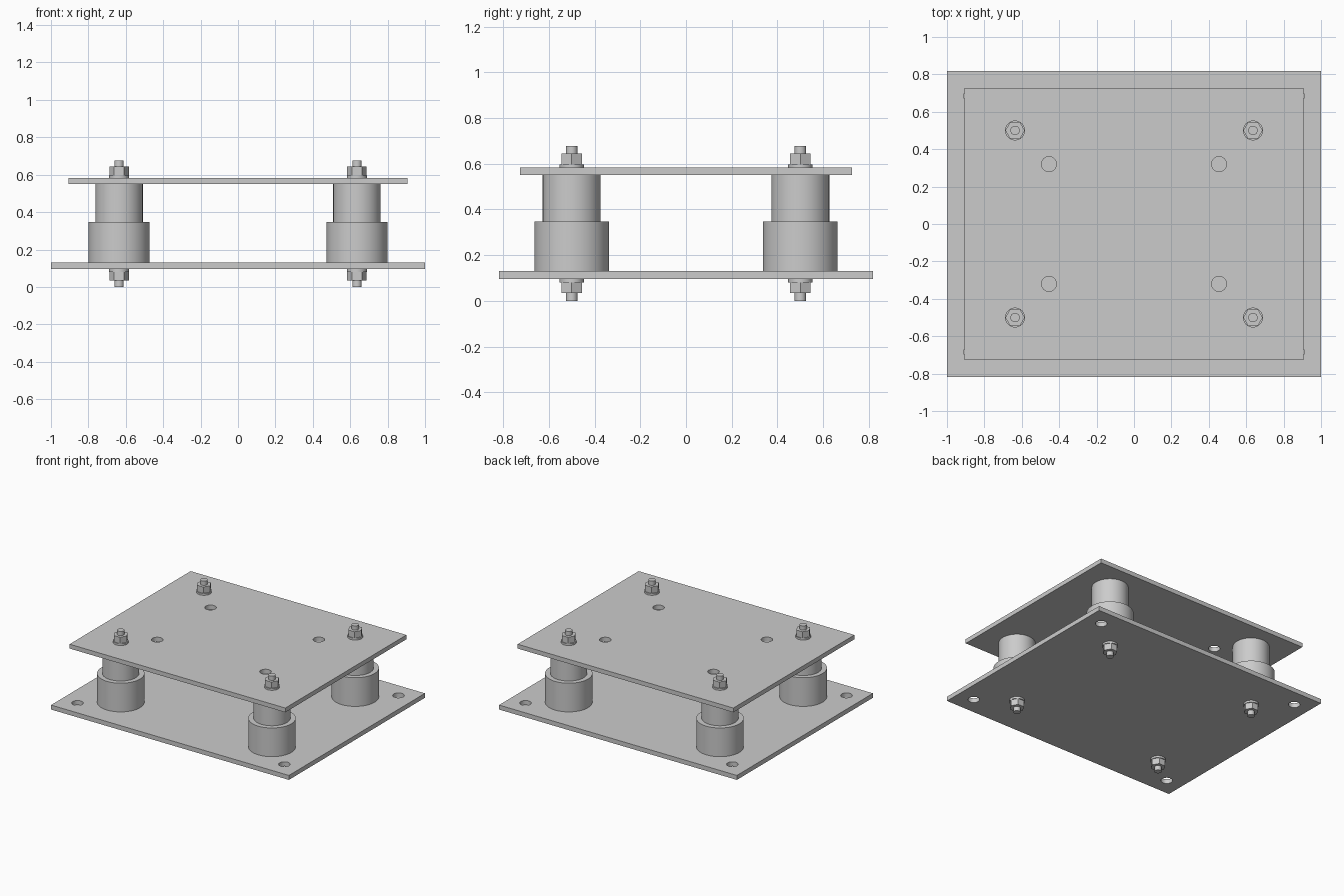
import bpy, bmesh, math

cube = bpy.data.objects.get("Cube")
if cube:
    bpy.data.objects.remove(cube, do_unlink=True)

grey = bpy.data.materials.new("plain grey")
grey.use_nodes = True
COLOUR = (0.6, 0.6, 0.6, 1)
grey.diffuse_color = COLOUR
grey.node_tree.nodes["Principled BSDF"].inputs["Base Color"].default_value = COLOUR


def add_prism(bm, radius, z0, z1, sides, x=0, y=0):
    """Upright prism with its first corner toward +x."""
    ring = [bm.verts.new((x + radius * math.cos(math.tau * i / sides),
                          y + radius * math.sin(math.tau * i / sides), z0))
            for i in range(sides)]
    base = bm.faces.new(ring)
    top = bmesh.ops.extrude_face_region(bm, geom=[base], use_keep_orig=True)["geom"]
    for v in (g for g in top if isinstance(g, bmesh.types.BMVert)):
        v.co.z = z1


def finish(bm, name, smooth=False):
    bmesh.ops.recalc_face_normals(bm, faces=bm.faces)
    mesh = bpy.data.meshes.new(name)
    bm.to_mesh(mesh)
    bm.free()
    mesh.materials.append(grey)
    obj = bpy.data.objects.new(name, mesh)
    bpy.context.collection.objects.link(obj)
    if smooth:
        bpy.ops.object.select_all(action="DESELECT")
        obj.select_set(True)
        bpy.context.view_layer.objects.active = obj
        bpy.ops.object.shade_smooth_by_angle(angle=math.radians(30))
    return obj


def prism(name, radius, z0, z1, sides, x, y):
    bm = bmesh.new()
    add_prism(bm, radius, z0, z1, sides, x, y)
    return finish(bm, name, smooth=sides > 6)


def plate(name, half_x, half_y, z0, z1, hole_x, hole_y):
    """Flat plate with four round through holes."""
    bm = bmesh.new()
    bmesh.ops.create_cube(bm, size=1)
    for v in bm.verts:
        v.co = (v.co.x * 2 * half_x, v.co.y * 2 * half_y, z1 if v.co.z > 0 else z0)
    body = finish(bm, name)
    bm = bmesh.new()
    for sx, sy in CORNERS:
        add_prism(bm, 0.04, z0 - 0.1, z1 + 0.1, 32, sx * hole_x, sy * hole_y)
    cutter = finish(bm, name + "_hole_cutter")
    cutter.hide_render = True
    cutter.hide_set(True)
    cut = body.modifiers.new("holes", "BOOLEAN")
    cut.operation = "DIFFERENCE"
    cut.solver = "EXACT"
    cut.object = cutter


CORNERS = {(1, -1): "front_left", (-1, -1): "front_right",
           (1, 1): "back_left", (-1, 1): "back_right"}
BASE_Z, BASE_TOP, DECK_Z, DECK_TOP = 0.096, 0.13, 0.55, 0.583

# Plates
plate("base_plate", 1.0, 0.817, BASE_Z, BASE_TOP, 0.87, 0.685)
plate("top_plate", 0.907, 0.727, DECK_Z, DECK_TOP, 0.455, 0.32)

# Stepped mounts, with a bolt, washers and nuts at each corner
for (sx, sy), corner in CORNERS.items():
    at = (sx * 0.636, sy * 0.5)
    prism(f"lower_sleeve_{corner}", 0.163, BASE_TOP, 0.348, 64, *at)
    prism(f"upper_post_{corner}", 0.127, 0.348, DECK_Z, 64, *at)
    prism(f"bolt_{corner}", 0.025, 0, 0.677, 24, *at)
    prism(f"upper_washer_{corner}", 0.053, DECK_TOP, 0.597, 32, *at)
    prism(f"upper_nut_{corner}", 0.052, 0.597, 0.645, 6, *at)
    prism(f"lower_washer_{corner}", 0.053, 0.081, BASE_Z, 32, *at)
    prism(f"lower_nut_{corner}", 0.052, 0.034, 0.081, 6, *at)
